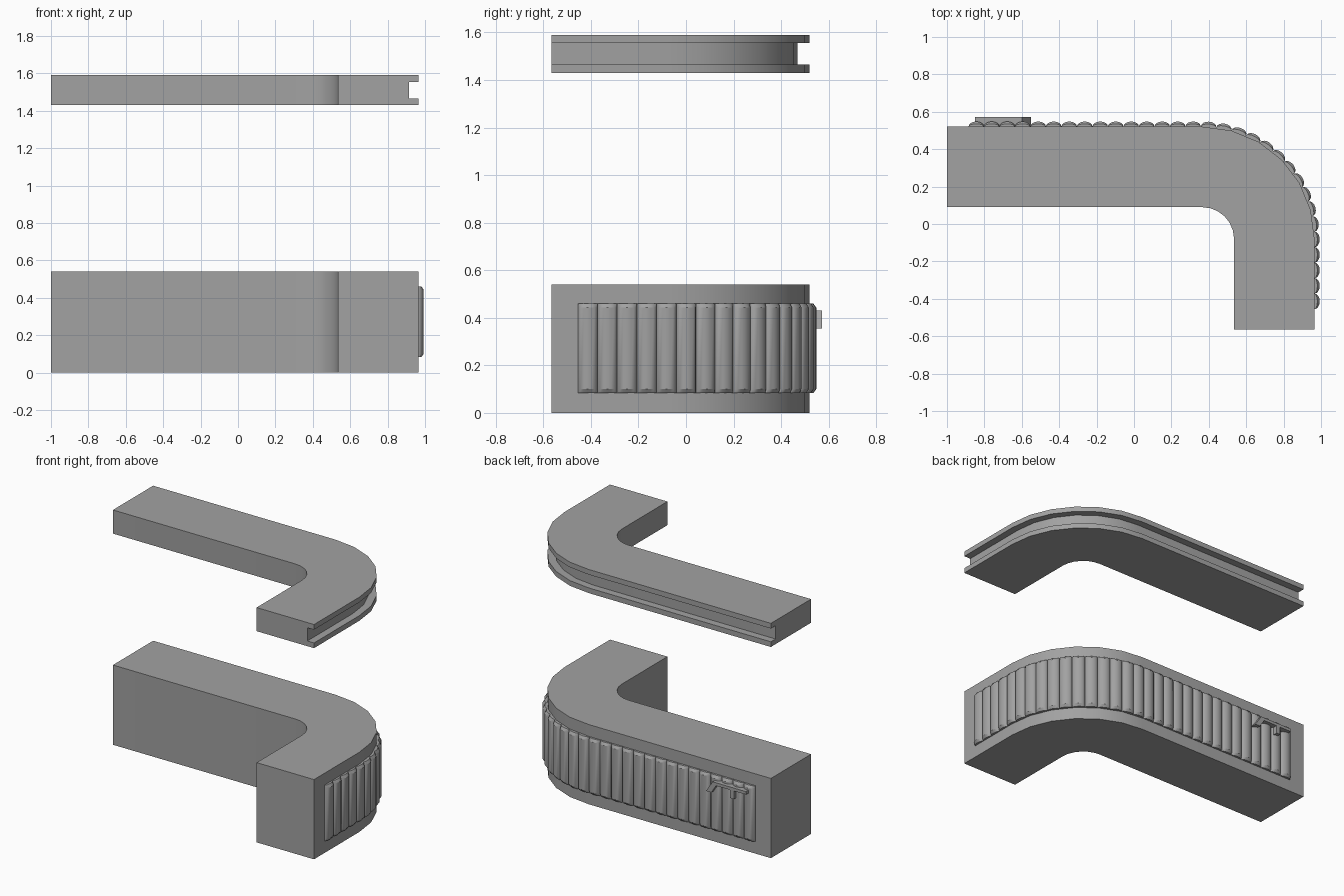
import bpy, bmesh, math
from mathutils import Matrix, Vector

cube = bpy.data.objects.get("Cube")
if cube:
    bpy.data.objects.remove(cube, do_unlink=True)

grey = bpy.data.materials.new("warm_grey")
grey.use_nodes = True
colour = (0.36, 0.36, 0.36, 1)
grey.diffuse_color = colour
grey.node_tree.nodes["Principled BSDF"].inputs["Base Color"].default_value = colour

# Bend centre, inner and outer bend radius, and the two straight ends
CX, CY = 0.365, -0.08
INNER, OUTER = 0.17, 0.60
LEFT, FRONT = -1.0, -0.565
BEND_STEPS = 6


def finish(name, bm):
    bmesh.ops.recalc_face_normals(bm, faces=bm.faces[:])
    mesh = bpy.data.meshes.new(name)
    bm.to_mesh(mesh)
    bm.free()
    mesh.materials.append(grey)
    obj = bpy.data.objects.new(name, mesh)
    bpy.context.collection.objects.link(obj)
    bpy.ops.object.select_all(action='DESELECT')
    obj.select_set(True)
    bpy.context.view_layer.objects.active = obj
    bpy.ops.object.shade_smooth_by_angle(angle=math.radians(30))
    return obj


def skin(bm, rings):
    """Join closed rings of points into a capped solid."""
    rings = [[bm.verts.new(p) for p in ring] for ring in rings]
    for a, b in zip(rings, rings[1:]):
        for i in range(len(a)):
            j = (i + 1) % len(a)
            bm.faces.new((a[i], a[j], b[j], b[i]))
    bm.faces.new(rings[0])
    bm.faces.new(rings[-1])


def sweep_counter(name, profile):
    """Sweep a (radius, height) profile around the L-shaped bend."""
    rings = [[(LEFT, CY + r, z) for r, z in profile]]
    for k in range(BEND_STEPS + 1):
        a = math.pi / 2 * (1 - k / BEND_STEPS)
        rings.append([(CX + r * math.cos(a), CY + r * math.sin(a), z)
                      for r, z in profile])
    rings.append([(CX + r, FRONT, z) for r, z in profile])
    bm = bmesh.new()
    skin(bm, rings)
    return finish(name, bm)


# Counter body
sweep_counter("counter_body", [(INNER, 0), (OUTER, 0), (OUTER, 0.54), (INNER, 0.54)])

# Overhead canopy with a groove along its outer edge
GROOVE = OUTER - 0.05
sweep_counter("overhead_canopy", [
    (INNER, 1.43), (OUTER, 1.43), (OUTER, 1.465), (GROOVE, 1.465),
    (GROOVE, 1.555), (OUTER, 1.555), (OUTER, 1.59), (INNER, 1.59)])


# Ribbed cladding around the outer side
def outer_frame(s):
    """Position and outward angle at distance s along the outer side."""
    straight = CX + 0.885
    bend = OUTER * math.pi / 2
    if s < straight:
        return Vector((-0.885 + s, CY + OUTER, 0)), math.pi / 2
    if s < straight + bend:
        a = math.pi / 2 - (s - straight) / OUTER
        return Vector((CX + OUTER * math.cos(a), CY + OUTER * math.sin(a), 0)), a
    return Vector((CX + OUTER, CY - (s - straight - bend), 0)), 0.0


RIBS, ARC_STEPS, DEPTH = 31, 8, 0.028
length = CX + 0.885 + OUTER * math.pi / 2 + 0.375
pitch = length / RIBS
bm = bmesh.new()
for n in range(RIBS):
    pos, angle = outer_frame((n + 0.5) * pitch)
    place = Matrix.Translation(pos) @ Matrix.Rotation(angle, 4, 'Z')
    rings = []
    for z, swell in ((0.083, 0.55), (0.1, 1), (0.443, 1), (0.46, 0.55)):
        ring = [(-0.012, -pitch / 2, z)]
        for k in range(ARC_STEPS + 1):
            t = math.pi * (k / ARC_STEPS - 0.5)
            ring.append((DEPTH * swell * math.cos(t), pitch / 2 * math.sin(t), z))
        ring.append((-0.012, pitch / 2, z))
        rings.append([place @ Vector(p) for p in ring])
    skin(bm, rings)
finish("ribbed_cladding", bm)

# Small raised bracket on the back
outline = [(-0.85, 0.43), (-0.60, 0.43), (-0.55, 0.355), (-0.59, 0.355),
           (-0.625, 0.41), (-0.73, 0.41), (-0.73, 0.355), (-0.76, 0.355),
           (-0.76, 0.41), (-0.85, 0.41)]
bm = bmesh.new()
skin(bm, [[(x, y, z) for x, z in outline] for y in (0.525, 0.572)])
finish("back_bracket", bm)
